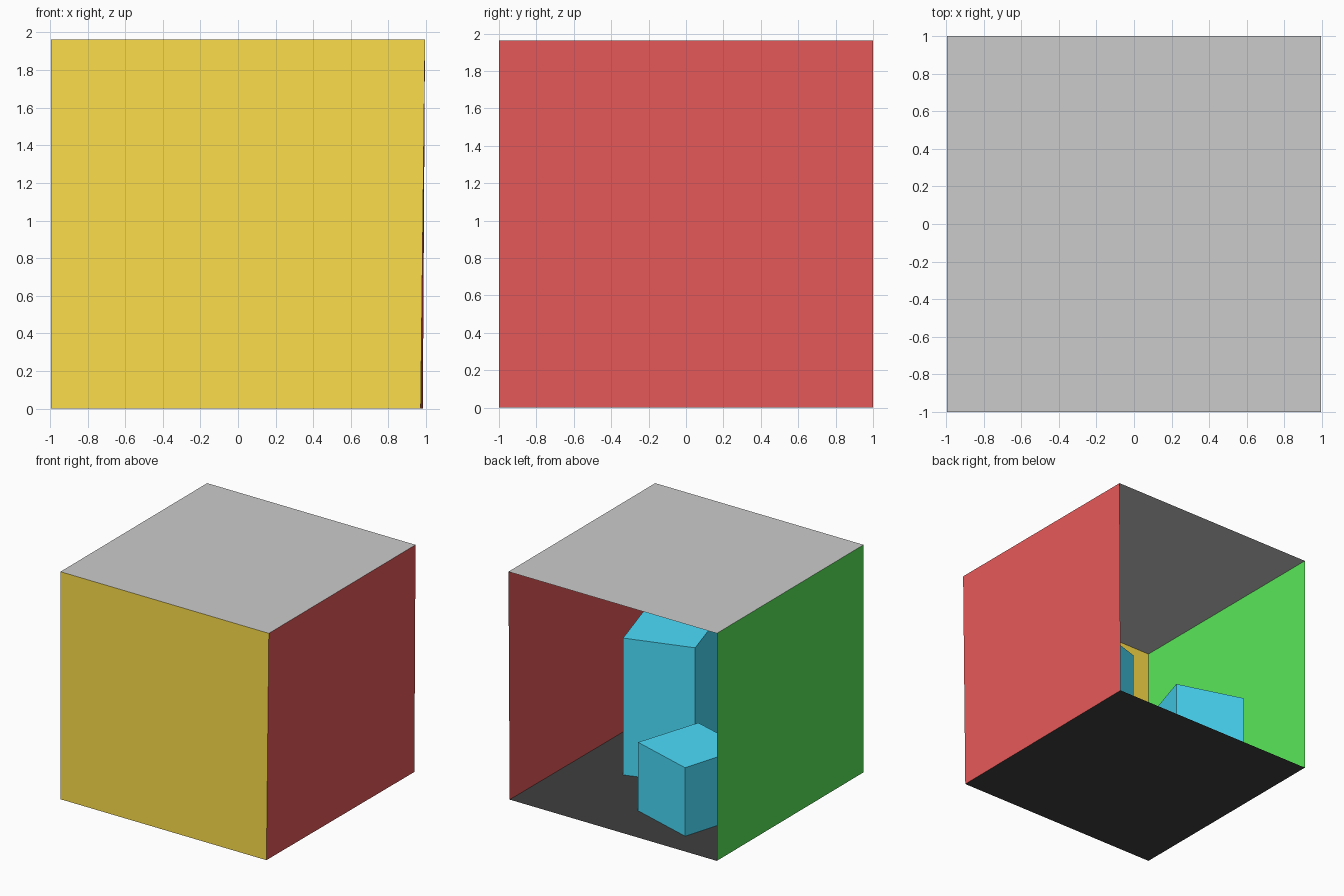
import bpy, bmesh
from mathutils import Vector

if "Cube" in bpy.data.objects:
    bpy.data.objects.remove(bpy.data.objects["Cube"])

S = 279.6          # half of the longest side in source units
W, H, D = 556, 548.8, 559.2


def pt(x, d, h):
    """Room coordinates (from left wall, from open side, height) to scene."""
    return Vector(((x - W / 2) / S, (D / 2 - d) / S, h / S))


def material(name, rgb):
    m = bpy.data.materials.new(name)
    m.diffuse_color = (*rgb, 1)
    m.use_nodes = True
    m.node_tree.nodes["Principled BSDF"].inputs["Base Color"].default_value = m.diffuse_color
    return m


def finish(name, bm, mat):
    me = bpy.data.meshes.new(name)
    bm.to_mesh(me)
    bm.free()
    ob = bpy.data.objects.new(name, me)
    bpy.context.collection.objects.link(ob)
    if mat:
        me.materials.append(mat)
    return ob


def panel(name, corners, mat=None):
    """Single flat sheet facing the middle of the room."""
    bm = bmesh.new()
    f = bm.faces.new([bm.verts.new(pt(*c)) for c in corners])
    f.normal_update()
    if f.normal.dot(pt(W / 2, D / 2, H / 2) - f.calc_center_median()) < 0:
        f.normal_flip()
    return finish(name, bm, mat)


def block(name, footprint, height, mat):
    """Upright block standing on the floor, open underneath."""
    bm = bmesh.new()
    low = [bm.verts.new(pt(x, d, 0)) for x, d in footprint]
    top = [bm.verts.new(pt(x, d, height)) for x, d in footprint]
    bm.faces.new(top)
    for i in range(4):
        j = (i + 1) % 4
        bm.faces.new((low[i], low[j], top[j], top[i]))
    bmesh.ops.recalc_face_normals(bm, faces=bm.faces)
    return finish(name, bm, mat)


yellow = material("yellow", (0.98, 0.73, 0.07))
red = material("red", (0.8, 0.1, 0.1))
green = material("green", (0.1, 0.8, 0.1))
blue = material("blue", (0.07, 0.72, 0.97))
black = material("black", (0.05, 0.05, 0.05))

# Room shell, open at the back
panel("floor", [(0, 0, 0), (552.8, 0, 0), (549.6, D, 0), (0, D, 0)], black)
panel("ceiling", [(0, 0, H), (W, 0, H), (W, D, H), (0, D, H)])
panel("front_wall", [(0, D, 0), (549.6, D, 0), (W, D, H), (0, D, H)], yellow)
panel("left_wall", [(0, 0, 0), (0, D, 0), (0, D, H), (0, 0, H)], green)
panel("right_wall", [(552.8, 0, 0), (549.6, D, 0), (W, D, H), (W, 0, H)], red)

# Small square lamp panel just under the ceiling
x0, x1, d0, d1, h = 153, 229, 246, 322, H - 0.3
panel("ceiling_lamp", [(x0, d0, h), (x1, d0, h), (x1, d1, h), (x0, d1, h)])

# Two turned blocks
block("short_block", [(130, 65), (82, 225), (240, 272), (290, 114)], 165, blue)
block("tall_block", [(423, 247), (265, 296), (314, 456), (472, 406)], 330, blue)
